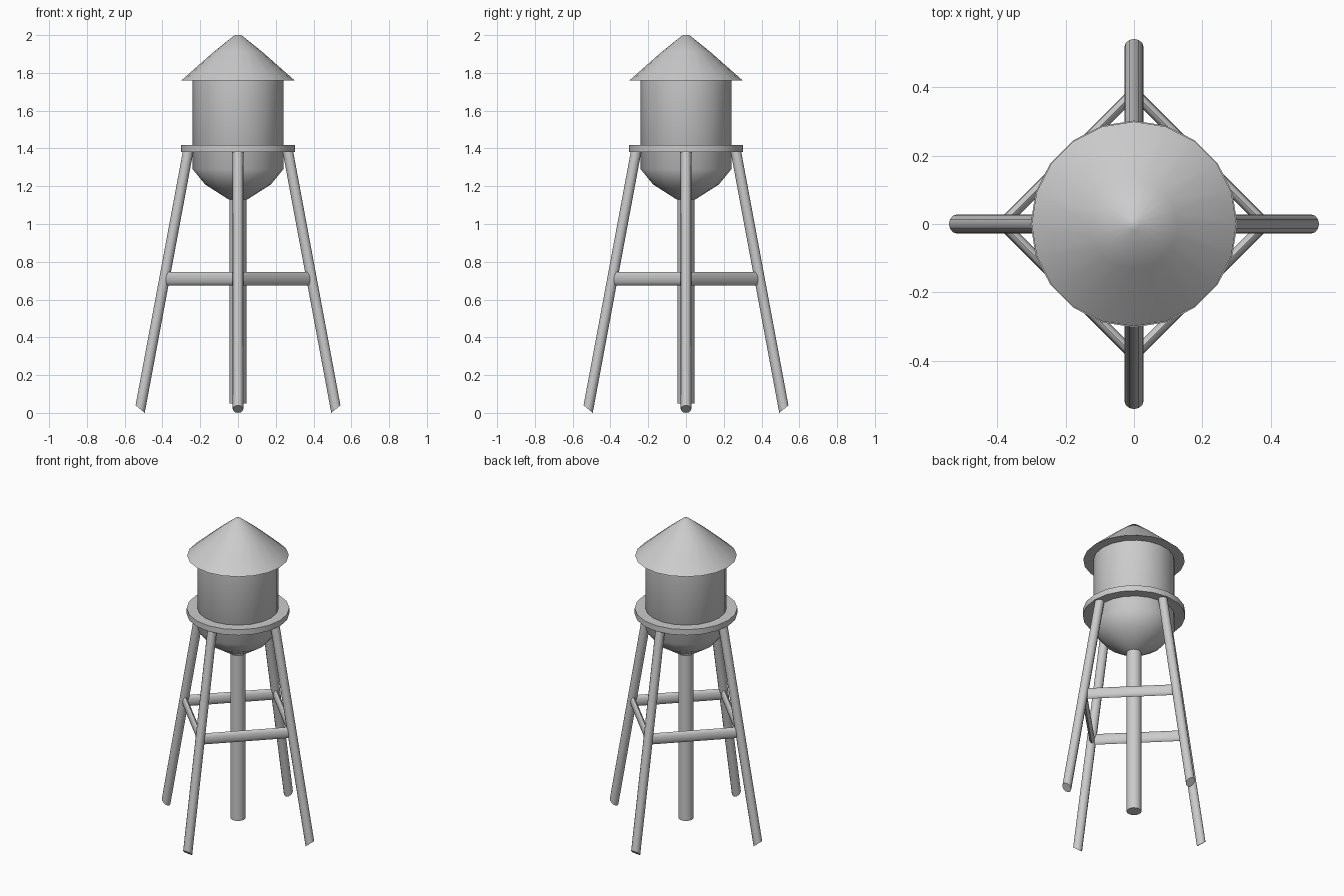
import bpy
import bmesh
from math import cos, sin, pi, radians
from mathutils import Vector

if "Cube" in bpy.data.objects:
    bpy.data.objects.remove(bpy.data.objects["Cube"])


def finish(name, bm, angle):
    bmesh.ops.recalc_face_normals(bm, faces=bm.faces[:])
    mesh = bpy.data.meshes.new(name)
    bm.to_mesh(mesh)
    bm.free()
    ob = bpy.data.objects.new(name, mesh)
    bpy.context.collection.objects.link(ob)
    bpy.ops.object.select_all(action='DESELECT')
    bpy.context.view_layer.objects.active = ob
    ob.select_set(True)
    bpy.ops.object.shade_smooth_by_angle(angle=radians(angle))
    return ob


def loft(name, rings, angle=40):
    """Skin a list of point rings and cap both ends."""
    bm = bmesh.new()
    loops = [[bm.verts.new(p) for p in ring] for ring in rings]
    n = len(loops[0])
    for a, b in zip(loops, loops[1:]):
        for i in range(n):
            j = (i + 1) % n
            bm.faces.new((a[i], a[j], b[j], b[i]))
    bm.faces.new(loops[0])
    bm.faces.new(loops[-1])
    return finish(name, bm, angle)


def lathe(name, profile, sides=20, angle=40):
    rings = [[(r * cos(2 * pi * i / sides), r * sin(2 * pi * i / sides), z)
              for i in range(sides)] for r, z in profile]
    return loft(name, rings, angle)


# Tank body with rounded bottom, conical roof, walkway ring and central pipe
lathe("tank", [(0.24, 1.77), (0.24, 1.29), (0.175, 1.21), (0.05, 1.13)], angle=50)
lathe("roof", [(0.30, 1.76), (0.13, 1.91), (0.018, 2.0)])
lathe("platform", [(0.303, 1.38), (0.303, 1.417)])
lathe("pipe", [(0.044, 0.05), (0.044, 1.15)], sides=16)

# Four splayed legs with slanted feet, and braces joining neighbouring legs
LEG_R, SIDES = 0.028, 12
TOP, FOOT = (0.264, 1.385), (0.518, 0.02)
slope = (FOOT[0] - TOP[0]) / (TOP[1] - FOOT[1])
names = ["right", "back", "left", "front"]
for k, side in enumerate(names):
    out = Vector((cos(k * pi / 2), sin(k * pi / 2), 0))
    across = Vector((-out.y, out.x, 0))
    up = Vector((0, 0, 1))
    rings = []
    for (dist, z), slant in ((FOOT, 0.02), (TOP, 0.0)):
        ring = []
        for i in range(SIDES):
            c, s = cos(2 * pi * i / SIDES), sin(2 * pi * i / SIDES)
            dz = slant * c
            ring.append(out * (dist + LEG_R * c - slope * dz)
                        + across * (LEG_R * s) + up * (z + dz))
        rings.append(ring)
    loft(side + "_leg", rings)

    # Flattened brace to the next leg
    nxt = across
    along_normal = (out + nxt).normalized()
    rings = []
    for d in (out, nxt):
        rings.append([d * 0.385 + along_normal * (0.016 * cos(2 * pi * i / SIDES))
                      + up * (0.71 + 0.036 * sin(2 * pi * i / SIDES))
                      for i in range(SIDES)])
    loft(side + "_" + names[(k + 1) % 4] + "_brace", rings)
